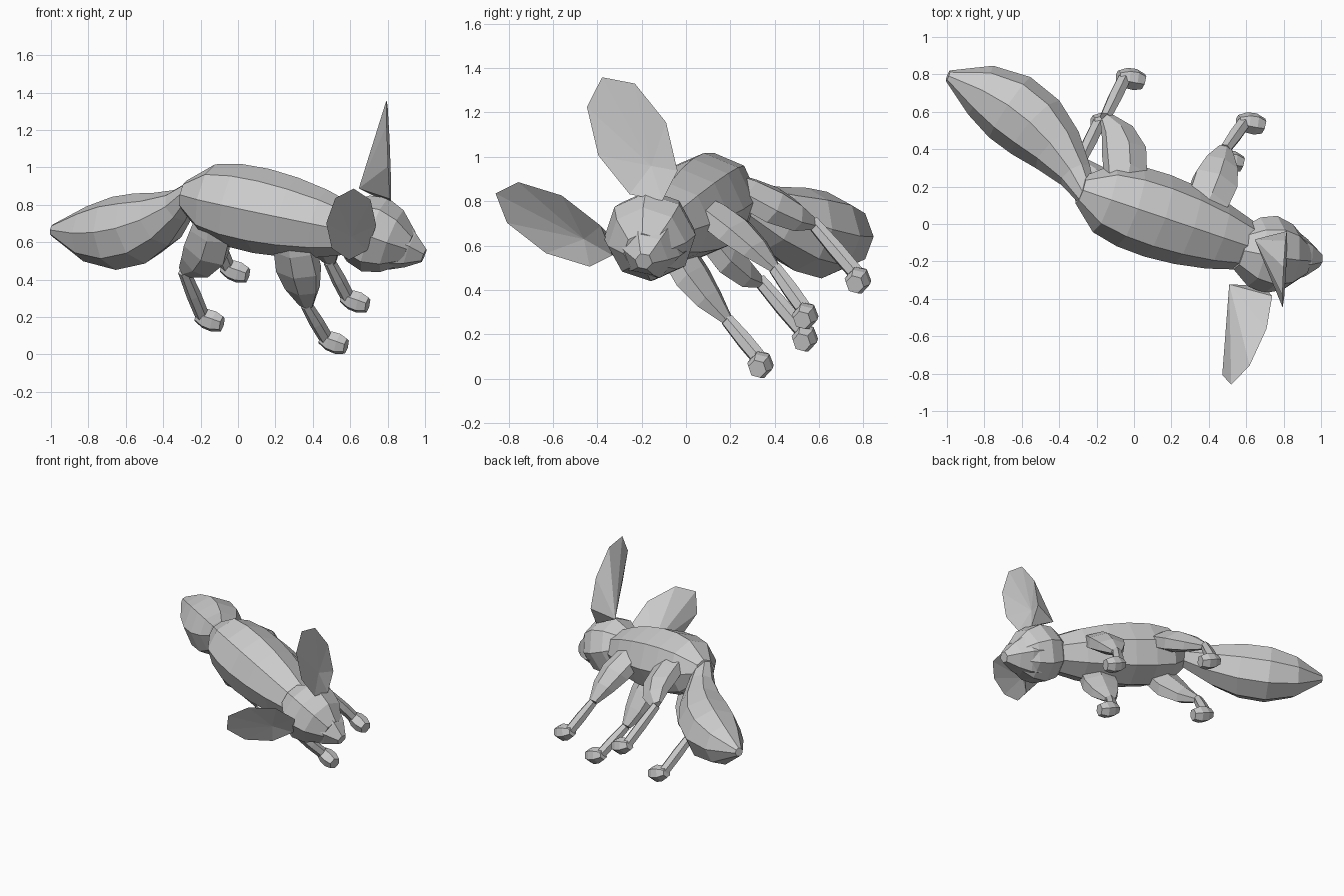
import bpy, bmesh
from math import sin, cos, pi, tau, radians
from mathutils import Vector, Matrix, Euler

if "Cube" in bpy.data.objects:
    bpy.data.objects.remove(bpy.data.objects["Cube"])

# Animal's own frame: x forward, y to its left, z up; the pose is rolled and turned
roll, pitch, yaw = radians(44), radians(8), radians(-22)
turn = Euler((roll, pitch, yaw)).to_matrix().to_4x4()
frame = turn @ Matrix.Translation((0, .6, 0))
side_axis = Vector((0, 1, 0))


def add_part(name, bm, mirror):
    bmesh.ops.recalc_face_normals(bm, faces=bm.faces)
    mesh = bpy.data.meshes.new(name)
    bm.to_mesh(mesh)
    bm.free()
    part = bpy.data.objects.new(name, mesh)
    bpy.context.collection.objects.link(part)
    part.matrix_world = frame
    if mirror:
        modifier = part.modifiers.new("Mirror", "MIRROR")
        modifier.use_axis = (False, True, False)
        modifier.use_mirror_merge = False


def spindle(name, start, bend, end, radius, span, fullness=1, skew=1,
            flat=1, rings=5, sides=8, mirror=False):
    """Faceted tube along a bent path, its girth following part of a sine arch."""
    start, bend, end = Vector(start), Vector(bend), Vector(end)
    first, last = span
    bm = bmesh.new()
    loops = []
    for step in range(rings):
        t = step / (rings - 1)
        lower, upper = start.lerp(bend, t), bend.lerp(end, t)
        centre = lower.lerp(upper, t)
        height_axis = (upper - lower).normalized().cross(side_axis)
        arch = first + (last - first) * t ** skew
        girth = radius * sin(pi * arch) ** fullness
        loop = []
        for corner in range(sides):
            angle = tau * corner / sides
            across = side_axis * cos(angle) * flat
            loop.append(bm.verts.new(centre + girth * (across + height_axis * sin(angle))))
        loops.append(loop)
    for near, far in zip(loops, loops[1:]):
        for corner in range(sides):
            previous = corner - 1
            bm.faces.new((near[previous], near[corner], far[corner], far[previous]))
    bm.faces.new(loops[0])
    bm.faces.new(loops[-1])
    add_part(name, bm, mirror)


# Torso running into the neck
spindle("torso", (-.45, 0, .53), (-.05, 0, .5), (.52, 0, .45),
        radius=.23, span=(.03, .91), fullness=.45, skew=.8, rings=7)

# Skull and tapering muzzle
spindle("skull", (.46, 0, .5), (.64, 0, .45), (.83, 0, .38),
        radius=.21, span=(.15, .88), fullness=.8)
spindle("muzzle", (.68, 0, .41), (.8, 0, .38), (.91, 0, .34),
        radius=.16, span=(.5, .92), rings=4, sides=6)

# Bushy drooping tail
spindle("tail", (-.38, 0, .6), (-.7, 0, .08), (-1.3, 0, .1),
        radius=.2, span=(.05, .97), fullness=.8, skew=1.4, rings=7)

# Legs, built on the left and mirrored
elbow, wrist = (.23, .17, 0), (.3, .16, -.26)
hock, ankle = (-.45, .19, .14), (-.4, .19, -.2)


def leg(name, hip, knee, joint, foot, girth):
    spindle("upper_" + name, hip, knee, joint, girth, span=(.22, .9),
            flat=.55, sides=6, mirror=True)
    middle = Vector(joint).lerp(Vector(foot), .5)
    spindle("lower_" + name, joint, middle, foot, radius=.04, span=(.3, .6),
            rings=3, sides=6, mirror=True)
    # Paw pointing forward and slightly down
    ball, toe = Vector((.07, 0, -.03)), Vector((.14, 0, -.04))
    heel = Vector(foot) - ball / 2
    spindle("paw_of_" + name, heel, heel + ball, heel + toe, radius=.06,
            span=(.2, .75), rings=4, sides=6, mirror=True)


leg("front_legs", (.2, .09, .5), (.23, .17, .25), elbow, wrist, .14)
leg("hind_legs", (-.24, .09, .56), (-.26, .19, .25), hock, ankle, .14)

# Large leaf-shaped ears turned outward: an oval rim, a cupped front and a ridged back
bm = bmesh.new()
lean = Matrix.Rotation(radians(-19), 4, "X")
outward = Matrix.Rotation(radians(22), 4, "Z")
upright = Matrix.Rotation(radians(90), 4, "Y")
oval = Matrix.Diagonal((1, .17, .31, 1))
place = Matrix.Translation((.68, .28, .8))
bmesh.ops.create_circle(bm, segments=8, radius=1,
                        matrix=place @ lean @ outward @ oval @ upright)
rim = list(bm.edges)
cup = bm.verts.new((.64, .24, .66))
ridge = bm.verts.new((.5, .19, .58))
for edge in rim:
    for middle in (cup, ridge):
        bm.faces.new((*edge.verts, middle))
add_part("ears", bm, mirror=True)
